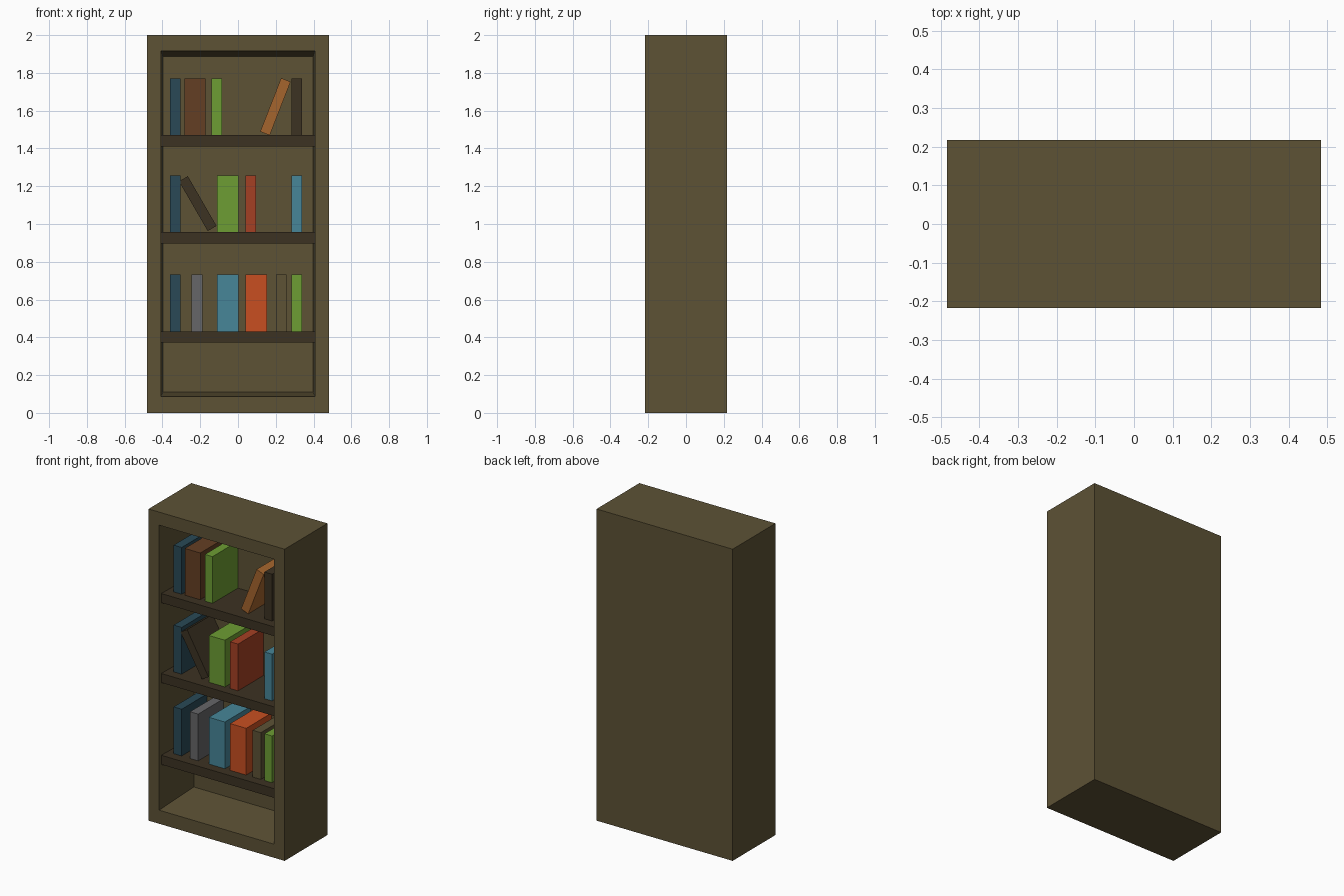
import bpy, bmesh, math
from mathutils import Matrix

if "Cube" in bpy.data.objects:
    bpy.data.objects.remove(bpy.data.objects["Cube"])


def lin(c):
    c /= 255
    return c / 12.92 if c <= 0.04045 else ((c + 0.055) / 1.055) ** 2.4


COLOURS = {
    "olive_wood": (93, 82, 53), "dark_wood": (60, 50, 34), "navy": (41, 73, 86),
    "brown": (100, 63, 35), "green": (109, 157, 51), "tan": (165, 101, 45),
    "brick_red": (165, 64, 36), "sky_blue": (71, 134, 152), "grey": (102, 102, 104),
    "orange": (200, 79, 33),
}
MATS = {}
for name, rgb in COLOURS.items():
    m = bpy.data.materials.new(name)
    m.diffuse_color = (*[lin(c) for c in rgb], 1)
    m.use_nodes = True
    m.node_tree.nodes["Principled BSDF"].inputs["Base Color"].default_value = m.diffuse_color
    MATS[name] = m


def finish(bm, name, colour):
    bmesh.ops.recalc_face_normals(bm, faces=bm.faces)
    me = bpy.data.meshes.new(name)
    bm.to_mesh(me)
    bm.free()
    me.materials.append(MATS[colour])
    ob = bpy.data.objects.new(name, me)
    bpy.context.collection.objects.link(ob)
    return ob


def box(name, colour, x, y, z, tilt=0):
    """Box from (min, max) ranges, tilted about y around its centre."""
    bm = bmesh.new()
    bmesh.ops.create_cube(bm, size=1)
    bm.transform(Matrix.Diagonal((x[1] - x[0], y[1] - y[0], z[1] - z[0], 1)))
    ob = finish(bm, name, colour)
    ob.location = (sum(x) / 2, sum(y) / 2, sum(z) / 2)
    ob.rotation_euler.y = math.radians(tilt)
    return ob


# Cabinet: closed box with a slightly tapered recess in the front
W, D = 0.483, 0.217
BACK = 0.12
bm = bmesh.new()


def ring(hx, y, z0, z1):
    return [bm.verts.new((x, y, z)) for x, z in
            ((-hx, z0), (hx, z0), (hx, z1), (-hx, z1))]


rings = [ring(W, D, 0, 2), ring(W, -D, 0, 2),
         ring(0.408, -D, 0.087, 1.916), ring(0.398, BACK, 0.11, 1.887)]
for a, b in zip(rings, rings[1:]):
    for i in range(4):
        j = (i + 1) % 4
        bm.faces.new((a[i], a[j], b[j], b[i]))
bm.faces.new(rings[0])
bm.faces.new(rings[-1])
finish(bm, "cabinet", "olive_wood")

# Shelves with their upright books: (colour, x min, x max)
ROWS = [
    (0.432, [("navy", -.361, -.304), ("grey", -.245, -.187), ("sky_blue", -.111, .003),
             ("orange", .04, .154), ("olive_wood", .2, .258), ("green", .284, .338)]),
    (0.957, [("navy", -.361, -.304), ("green", -.111, .003), ("brick_red", .04, .096),
             ("sky_blue", .284, .338)]),
    (1.470, [("navy", -.361, -.304), ("brown", -.282, -.172), ("green", -.139, -.085),
             ("dark_wood", .284, .338)]),
]
BOOK_Y = (-0.137, BACK + 0.004)
for r, (top, books) in enumerate(ROWS, 1):
    box(f"shelf_{r}", "dark_wood", (-.407, .407), (-.197, BACK + 0.004), (top - .059, top))
    for b, (colour, x0, x1) in enumerate(books, 1):
        box(f"book_{r}_{b}", colour, (x0, x1), BOOK_Y, (top, top + .3))


# Leaning books
def leaning(name, colour, cx, cz, tilt):
    box(name, colour, (cx - .027, cx + .027), BOOK_Y, (cz - .152, cz + .152), tilt)


leaning("leaning_book_top", "tan", 0.198, 1.621, 21.3)
leaning("leaning_book_middle", "dark_wood", -0.213, 1.108, -30)
